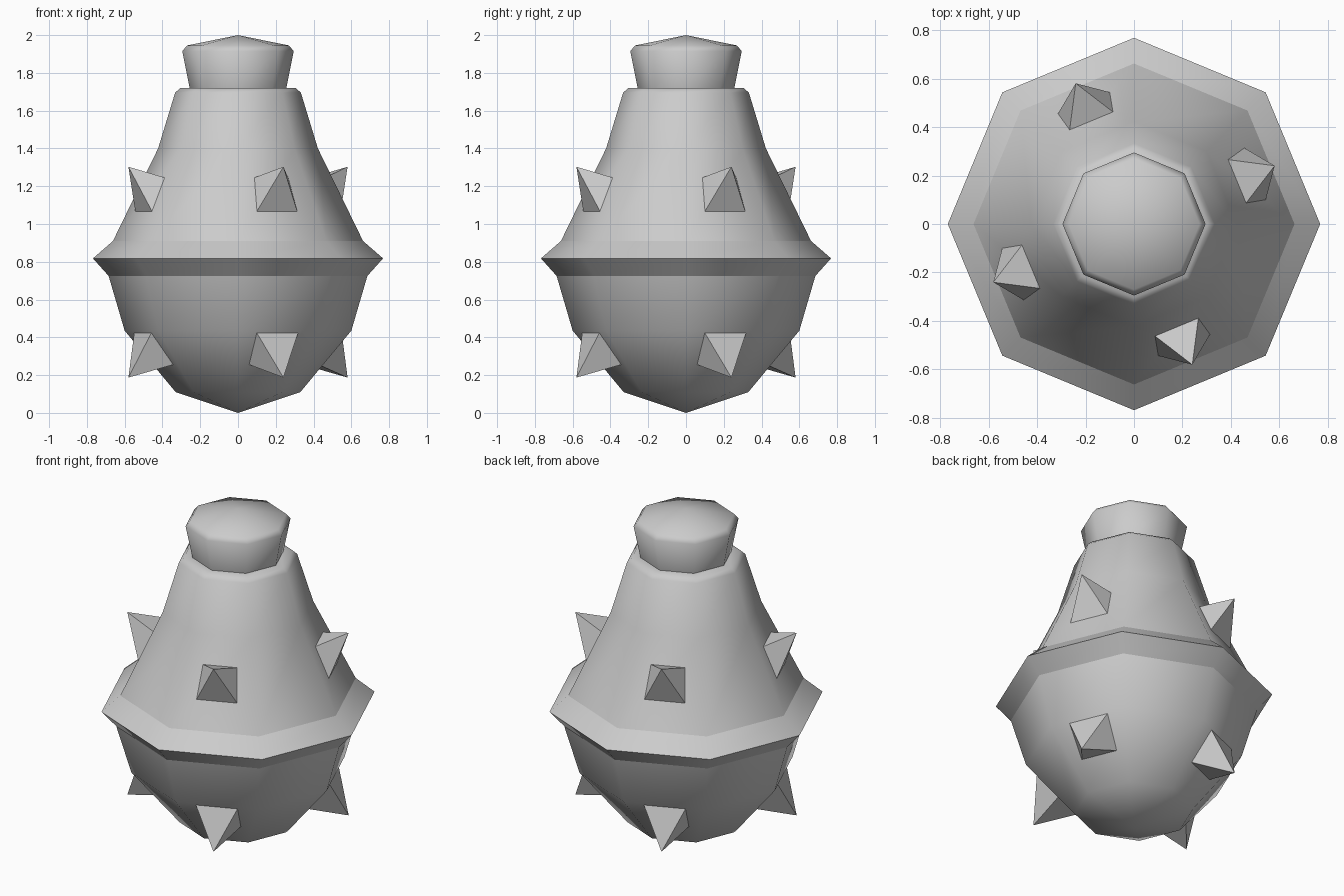
import bpy, bmesh, math
from mathutils import Vector, Matrix

if "Cube" in bpy.data.objects:
    bpy.data.objects.remove(bpy.data.objects["Cube"], do_unlink=True)

SIDES = 8
COLOUR = (0.6, 0.6, 0.6, 1)
grey = bpy.data.materials.new("plain grey")
grey.use_nodes = True
grey.diffuse_color = COLOUR
grey.node_tree.nodes["Principled BSDF"].inputs["Base Color"].default_value = COLOUR


def finish(name, bm):
    bmesh.ops.recalc_face_normals(bm, faces=bm.faces)
    mesh = bpy.data.meshes.new(name)
    bm.to_mesh(mesh)
    bm.free()
    mesh.materials.append(grey)
    obj = bpy.data.objects.new(name, mesh)
    bpy.context.collection.objects.link(obj)
    return obj


def lathe(name, profile, smooth=62):
    """Turn a (radius, height) profile into an eight-sided solid."""
    bm = bmesh.new()
    verts = [bm.verts.new((r, 0, z)) for r, z in profile]
    edges = [bm.edges.new(pair) for pair in zip(verts, verts[1:])]
    bmesh.ops.spin(bm, geom=verts + edges, axis=(0, 0, 1), cent=(0, 0, 0),
                   angle=math.tau, steps=SIDES, use_duplicate=False)
    bmesh.ops.remove_doubles(bm, verts=bm.verts, dist=0.0005)
    obj = finish(name, bm)
    bpy.ops.object.select_all(action='DESELECT')
    obj.select_set(True)
    bpy.context.view_layer.objects.active = obj
    bpy.ops.object.shade_smooth_by_angle(angle=math.radians(smooth))
    return obj


def spike(name, angle, tip, upper, lower):
    """Four-sided spike; upper and lower are (half width, distance, height)."""
    bm = bmesh.new()
    top = Vector((tip[0], 0, tip[1]))
    corners = [Vector((d, s * w, z)) for (w, d, z), s in
               ((upper, 1), (upper, -1), (lower, -1), (lower, 1))]
    # Sink the base slightly into the body along the spike's own edges
    base = [bm.verts.new(top + (c - top) * 1.08) for c in corners]
    apex = bm.verts.new(top)
    bm.faces.new(base)
    for a, b in zip(base, base[1:] + base[:1]):
        bm.faces.new((a, b, apex))
    bm.transform(Matrix.Rotation(angle, 4, 'Z'))
    return finish(name, bm)


# Turned parts
lathe("lower_body", [(0, 0), (0.33, 0.11), (0.6, 0.435), (0.685, 0.725)])
lathe("rim_band", [(0.685, 0.725), (0.768, 0.818), (0.662, 0.91)])
lathe("upper_body", [(0.662, 0.91), (0.423, 1.4), (0.333, 1.695),
                     (0.305, 1.72), (0.24, 1.72)])
lathe("stopper", [(0.255, 1.715), (0.295, 1.915), (0.27, 1.945), (0, 2)])

# Spikes centred on every second facet, pointing up above and down below
for i in range(4):
    a = math.radians(22.5 + 90 * i)
    spike(f"upper_spike_{i + 1}", a, (0.628, 1.303),
          (0.098, 0.458, 1.245), (0.119, 0.538, 1.06))
    spike(f"lower_spike_{i + 1}", a, (0.628, 0.187),
          (0.119, 0.545, 0.425), (0.108, 0.418, 0.255))
